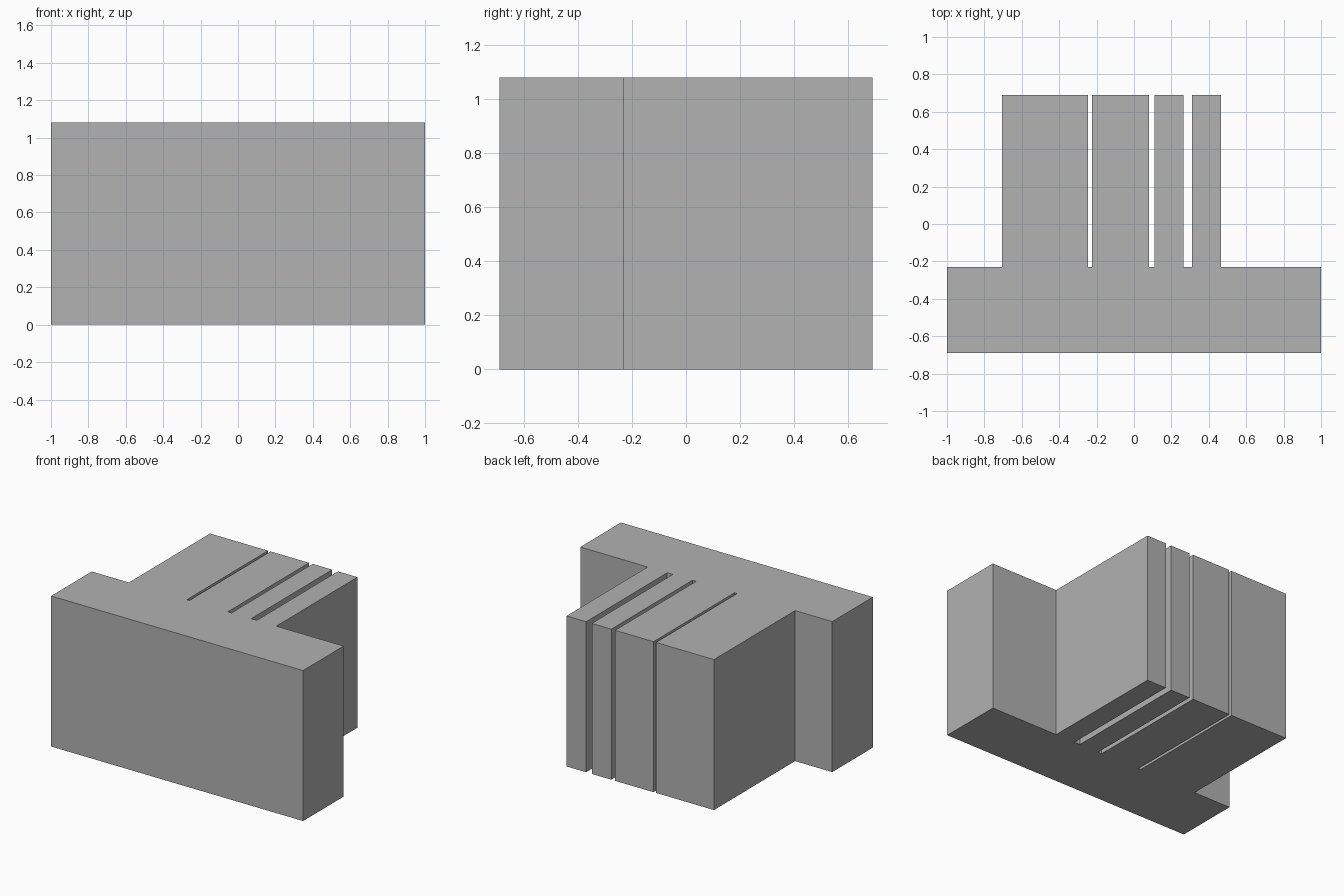
import bpy
import bmesh

cube = bpy.data.objects.get("Cube")
if cube:
    bpy.data.objects.remove(cube, do_unlink=True)

HEIGHT = 1.08
FRONT, STEP, BACK = -0.69, -0.23, 0.69

# Single flat grey
grey = bpy.data.materials.new("Plain grey")
grey.use_nodes = True
colour = (0.445, 0.445, 0.445, 1)
grey.diffuse_color = colour
grey.node_tree.nodes["Principled BSDF"].inputs["Base Color"].default_value = colour

# Plan outline: a wide front slab with four fins running to the back
fins = [(0.31, 0.465), (0.11, 0.265), (-0.225, 0.08), (-0.705, -0.245)]
outline = [(-1, STEP), (-1, FRONT), (1, FRONT), (1, STEP)]
for left, right in fins:
    outline += [(right, STEP), (right, BACK), (left, BACK), (left, STEP)]

# Extrude the outline to full height
bm = bmesh.new()
base = bm.faces.new([bm.verts.new((x, y, 0)) for x, y in outline])
extruded = bmesh.ops.extrude_face_region(bm, geom=[base], use_keep_orig=True)
top = [v for v in extruded["geom"] if isinstance(v, bmesh.types.BMVert)]
bmesh.ops.translate(bm, verts=top, vec=(0, 0, HEIGHT))
bmesh.ops.recalc_face_normals(bm, faces=bm.faces)

mesh = bpy.data.meshes.new("slotted_block")
bm.to_mesh(mesh)
bm.free()
mesh.materials.append(grey)
block = bpy.data.objects.new("slotted_block", mesh)
bpy.context.collection.objects.link(block)
